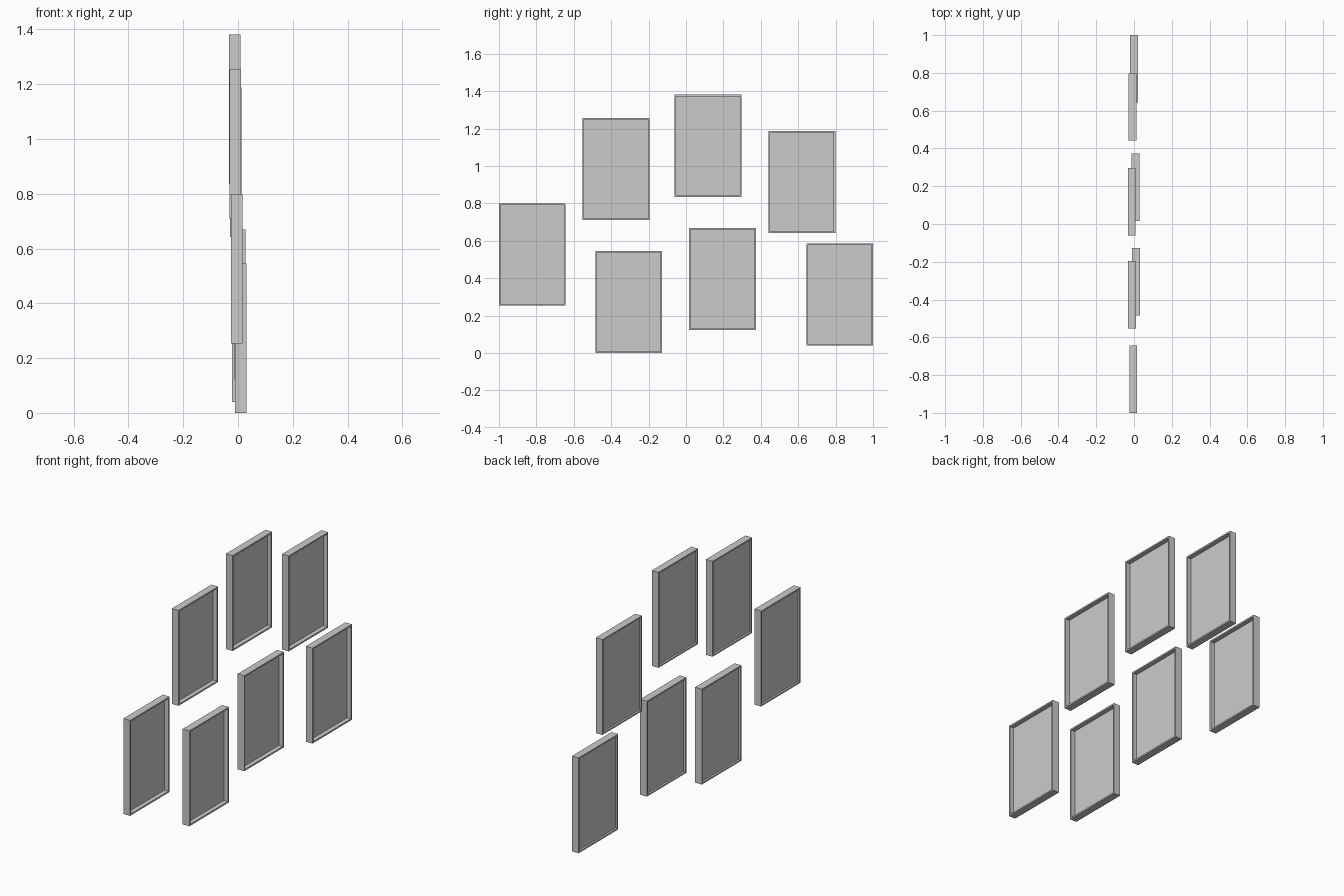
import bpy, bmesh
from mathutils import Matrix

if "Cube" in bpy.data.objects:
    bpy.data.objects.remove(bpy.data.objects["Cube"])

W, H, D = 0.357, 0.546, 0.042      # frame width (y), height (z), depth (x)
RIM = 0.012                        # visible rim width
FRONT_RECESS, BACK_RECESS = 0.025, 0.011


def picture_frame(name, x, y, z):
    """Box with a deep recess on +x and a shallow one on -x."""
    bm = bmesh.new()
    bmesh.ops.create_cube(bm, size=1, matrix=Matrix.Diagonal((D, W, H, 1)))
    bm.normal_update()
    for sign, depth in ((1, FRONT_RECESS), (-1, BACK_RECESS)):
        face = next(f for f in bm.faces if f.normal.x * sign > 0.9)
        # rim, then the recessed panel with straight inner walls
        bmesh.ops.inset_region(bm, faces=[face], thickness=RIM)
        panel = bmesh.ops.extrude_discrete_faces(bm, faces=[face])["faces"][0]
        bmesh.ops.translate(bm, verts=panel.verts, vec=(-sign * depth, 0, 0))
        bm.normal_update()
    bmesh.ops.recalc_face_normals(bm, faces=bm.faces)
    mesh = bpy.data.meshes.new(name)
    bm.to_mesh(mesh)
    bm.free()
    obj = bpy.data.objects.new(name, mesh)
    obj.location = (x + D / 2, y + W / 2, z + H / 2)
    bpy.context.collection.objects.link(obj)


# lower corner (min x, min y, min z) of each wall frame
upper = [(-0.031, -0.553, 0.710), (-0.033, -0.061, 0.835), (-0.030, 0.441, 0.642)]
lower = [(-0.025, -1.0, 0.253), (-0.011, -0.484, 0.0),
         (-0.014, 0.017, 0.123), (-0.021, 0.643, 0.040)]
for row, corners in (("upper", upper), ("lower", lower)):
    for i, corner in enumerate(corners, 1):
        picture_frame(f"{row}_picture_frame_{i}", *corner)
